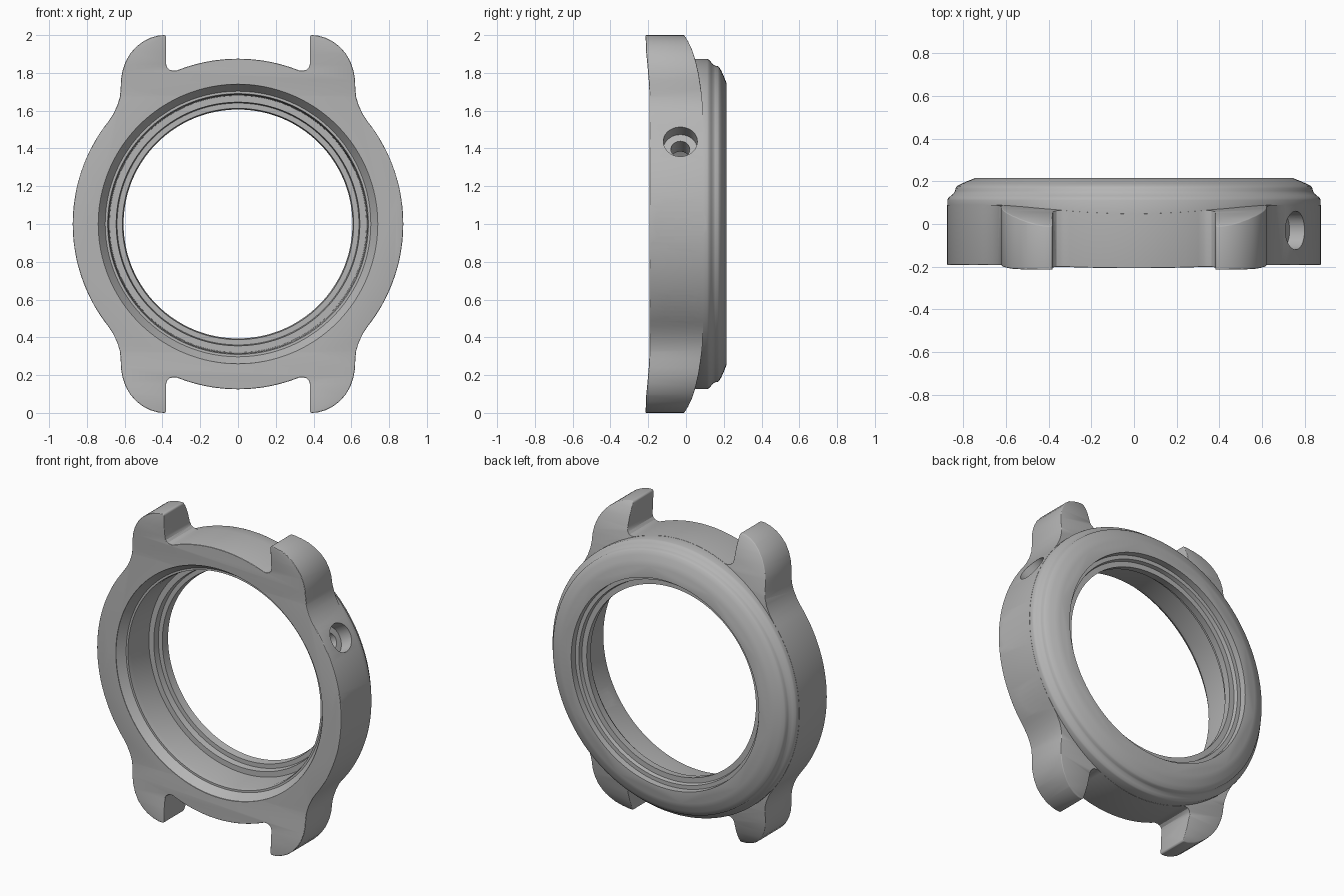
import bpy, bmesh, math
from mathutils import Matrix, Vector

cube = bpy.data.objects.get("Cube")
if cube:
    bpy.data.objects.remove(cube, do_unlink=True)

steel = bpy.data.materials.new("brushed_grey")
steel.use_nodes = True
GREY = (0.46, 0.46, 0.46, 1)
steel.diffuse_color = GREY
steel.node_tree.nodes["Principled BSDF"].inputs["Base Color"].default_value = GREY

CENTRE = Vector((0, 0, 1))
R = 0.875


def make(name, bm):
    bmesh.ops.recalc_face_normals(bm, faces=bm.faces)
    mesh = bpy.data.meshes.new(name)
    bm.to_mesh(mesh)
    bm.free()
    obj = bpy.data.objects.new(name, mesh)
    bpy.context.collection.objects.link(obj)
    mesh.materials.append(steel)
    return obj


def loft(name, rings):
    """Closed solid through rings of equal point count."""
    bm = bmesh.new()
    loops = [[bm.verts.new(p) for p in ring] for ring in rings]
    n = len(loops[0])
    for a, b in zip(loops, loops[1:]):
        for i in range(n):
            j = (i + 1) % n
            bm.faces.new((a[i], a[j], b[j], b[i]))
    bm.faces.new(loops[0])
    bm.faces.new(loops[-1])
    return make(name, bm)


def lathe(name, profile, n=160):
    """Revolve (y, radius) points about the case axis."""
    angles = [math.tau * i / n for i in range(n)]
    return loft(name, [[(r * math.cos(a), y, 1 + r * math.sin(a)) for a in angles]
                       for y, r in profile])


def drill(name, start, end, radius, n=32):
    """Cylinder cutter between two points."""
    start, end = Vector(start), Vector(end)
    d = end - start
    bm = bmesh.new()
    bmesh.ops.create_cone(bm, cap_ends=True, segments=n, radius1=radius,
                          radius2=radius, depth=d.length)
    turn = d.to_track_quat('Z', 'Y').to_matrix().to_4x4()
    bm.transform(Matrix.Translation((start + end) / 2) @ turn)
    return make(name, bm)


def boolean(target, tool, operation):
    mod = target.modifiers.new("cut", 'BOOLEAN')
    mod.operation = operation
    mod.solver = 'EXACT'
    mod.object = tool
    bpy.context.view_layer.objects.active = target
    bpy.ops.object.modifier_apply(modifier=mod.name)
    bpy.data.objects.remove(tool, do_unlink=True)


# Case outline: one quarter, mirrored to four lugs
def arc(a0, a1, n):
    return [(R * math.cos(math.radians(a0 + (a1 - a0) * i / n)),
             R * math.sin(math.radians(a0 + (a1 - a0) * i / n))) for i in range(n + 1)]


lug = [(0.662, 0.58), (0.64, 0.625), (0.626, 0.67), (0.621, 0.715), (0.62, 0.76),
       (0.612, 0.81), (0.595, 0.86), (0.57, 0.903), (0.537, 0.94), (0.5, 0.968),
       (0.46, 0.987), (0.42, 0.998), (0.388, 1.0), (0.381, 0.992),
       (0.381, 0.85), (0.376, 0.83), (0.362, 0.816), (0.345, 0.812)]
quarter = arc(0, 38, 18) + lug + arc(68, 90, 12)
half = quarter + [(-x, z) for x, z in reversed(quarter[:-1])]
outline = half + [(x, -z) for x, z in reversed(half[1:-1])]
case = loft("watch_case", [[(x, y, 1 + z) for x, z in outline] for y in (-0.25, 0.2)])

# Side profile: lugs sweep forward at the front and taper at the back
front = [(-0.193, 0.68), (-0.197, 0.76), (-0.204, 0.84), (-0.211, 0.91), (-0.215, 1.03)]
back = [(-0.02, 1.03), (-0.01, 1.0), (0.012, 0.965), (0.033, 0.92), (0.052, 0.86),
        (0.068, 0.79), (0.08, 0.71), (0.087, 0.64), (0.09, 0.56)]
side = front + back
side += [(y, -z) for y, z in reversed(side)]
boolean(case, loft("side_profile", [[(x, y, 1 + z) for y, z in side] for x in (-1.2, 1.2)]),
        'INTERSECT')

# Soften the front rim and lug edges
bm = bmesh.new()
bm.from_mesh(case.data)
bmesh.ops.dissolve_degenerate(bm, dist=0.0005, edges=bm.edges)
soft = []
for e in bm.edges:
    mid = (e.verts[0].co + e.verts[1].co) / 2
    far = math.hypot(mid.x, mid.z - 1) > 0.92
    if len(e.link_faces) == 2 and e.calc_face_angle(0) > 0.7 and (mid.y < -0.17 or far):
        soft.append(e)
bmesh.ops.bevel(bm, geom=soft, offset=0.013, offset_type='OFFSET', segments=3,
                profile=0.5, affect='EDGES', clamp_overlap=True)
bm.to_mesh(case.data)
bm.free()

# Stepped bezel on the back, then the stepped bore
bezel = [(-0.15, 0.874), (0.112, 0.874), (0.122, 0.87), (0.133, 0.857), (0.145, 0.843),
         (0.155, 0.838), (0.168, 0.836), (0.178, 0.828), (0.19, 0.805),
         (0.203, 0.775), (0.215, 0.745)]
boolean(case, lathe("bezel", bezel), 'UNION')
bore = [(-0.3, 0.74), (-0.19, 0.74), (-0.14, 0.703), (-0.14, 0.69), (-0.11, 0.684),
        (0.06, 0.68), (0.06, 0.645), (0.1, 0.64), (0.1, 0.612), (0.15, 0.606),
        (0.15, 0.64), (0.175, 0.645), (0.175, 0.67), (0.3, 0.675)]
boolean(case, lathe("bore", bore), 'DIFFERENCE')

# Radial button holes with counterbores, and the crown hole
Y = -0.03
for deg, wide, floor in ((30, 0.09, 0.79), (-30, 0.09, 0.79), (0, 0.135, 0.862)):
    ray = Vector((math.cos(math.radians(deg)), 0, math.sin(math.radians(deg))))
    base = CENTRE + Vector((0, Y, 0))
    boolean(case, drill("counterbore", base + ray * floor, base + ray, wide, 48), 'DIFFERENCE')
    narrow = 0.05 if deg else 0.04
    boolean(case, drill("stem_hole", base + ray * 0.6, base + ray * 0.95, narrow), 'DIFFERENCE')

# Crown guard notch at the front edge
boolean(case, drill("notch", (0.84, -0.22, 1), (1, -0.22, 1), 0.105, 48), 'DIFFERENCE')

# Screw holes on the front face
for k in range(6):
    a = math.radians(60 * k)
    x, z = 0.78 * math.cos(a), 1 + 0.78 * math.sin(a)
    boolean(case, drill("screw_hole", (x, -0.25, z), (x, -0.13, z), 0.016, 20), 'DIFFERENCE')

# Strap bar holes on the inner lug walls
for sx in (-1, 1):
    for sz in (-1, 1):
        z = 1 + sz * 0.92
        boolean(case, drill("strap_hole", (sx * 0.34, -0.09, z), (sx * 0.45, -0.09, z),
                            0.016, 20), 'DIFFERENCE')

bpy.ops.object.select_all(action='DESELECT')
case.select_set(True)
bpy.context.view_layer.objects.active = case
bpy.ops.object.shade_smooth_by_angle(angle=math.radians(30))
